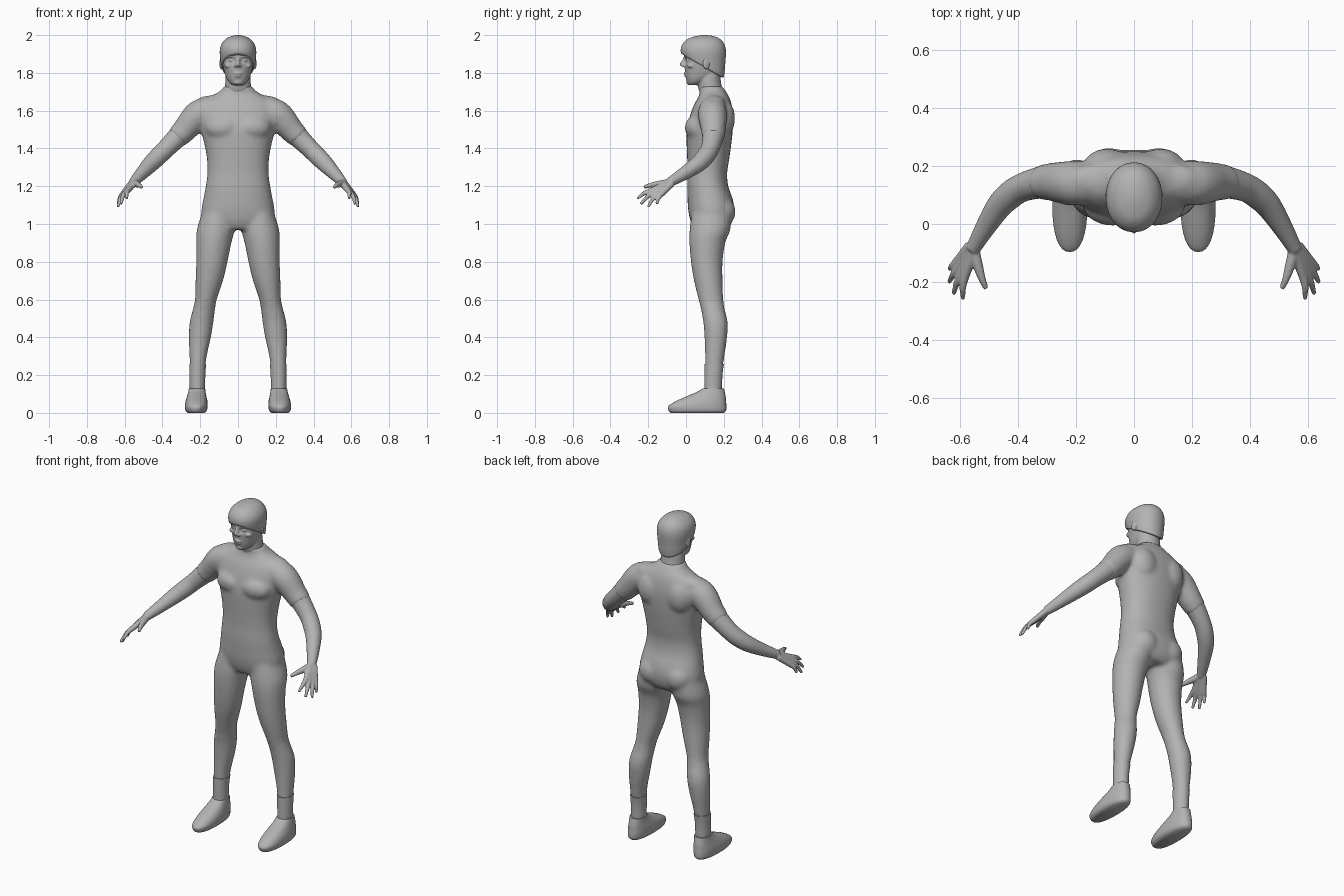
import bpy, bmesh, math
from mathutils import Vector, Matrix

old = bpy.data.objects.get("Cube")
if old:
    bpy.data.objects.remove(old)

grey = bpy.data.materials.new("plain_grey")
grey.use_nodes = True
grey.diffuse_color = (0.45, 0.45, 0.45, 1)
grey.node_tree.nodes["Principled BSDF"].inputs["Base Color"].default_value = grey.diffuse_color


def smooth_rings(rings, steps):
    """Catmull-Rom interpolation through (x, y, z, width, depth) rings."""
    out = []
    last = len(rings) - 1
    for i in range(last):
        a, b, c, d = (rings[max(0, min(last, i + k))] for k in (-1, 0, 1, 2))
        for j in range(steps):
            t = j / steps
            out.append([q + t / 2 * (r - p + t * (2*p - 5*q + 4*r - s + t * (3*(q - r) + s - p)))
                        for p, q, r, s in zip(a, b, c, d)])
    return out + [list(rings[-1])]


def loft(bm, rings, upright=True, power=2.0, sides=32, steps=5, side=1):
    """Closed skin over rings, level if upright, else square to the path."""
    rings = smooth_rings(rings, steps)
    mids = [Vector((r[0] * side, r[1], r[2])) for r in rings]
    loops = []
    for i, ring in enumerate(rings):
        turn = Matrix.Identity(3)
        if not upright:
            along = mids[min(i + 1, len(mids) - 1)] - mids[max(i - 1, 0)]
            turn = along.to_track_quat('Z', 'Y').to_matrix()
        loop = []
        for k in range(sides):
            a = 2 * math.pi * k / sides
            c, s = math.cos(a), math.sin(a)
            p = Vector((math.copysign(abs(c) ** (2 / power), c) * ring[3],
                        math.copysign(abs(s) ** (2 / power), s) * ring[4], 0))
            loop.append(bm.verts.new(mids[i] + turn @ p))
        loops.append(loop)
    for lo, hi in zip(loops, loops[1:]):
        for k in range(sides):
            n = (k + 1) % sides
            bm.faces.new((lo[k], lo[n], hi[n], hi[k]))
    bm.faces.new(loops[0][::-1])
    bm.faces.new(loops[-1])


def blob(bm, place, size, tilt=0):
    m = Matrix.Translation(place) @ Matrix.Rotation(tilt, 4, 'Z') @ Matrix.Diagonal((*size, 1))
    bmesh.ops.create_icosphere(bm, subdivisions=3, radius=1, matrix=m)


def finish(bm, name, voxel=0, relax=0):
    bmesh.ops.recalc_face_normals(bm, faces=bm.faces)
    mesh = bpy.data.meshes.new(name)
    bm.to_mesh(mesh)
    bm.free()
    ob = bpy.data.objects.new(name, mesh)
    bpy.context.collection.objects.link(ob)
    mesh.materials.append(grey)
    bpy.ops.object.select_all(action='DESELECT')
    ob.select_set(True)
    bpy.context.view_layer.objects.active = ob
    bpy.ops.object.shade_smooth_by_angle(angle=math.radians(50))
    if voxel:
        mod = ob.modifiers.new("blend", 'REMESH')
        mod.mode = 'VOXEL'
        mod.voxel_size = voxel
        mod.use_smooth_shade = True
        mod = ob.modifiers.new("relax", 'SMOOTH')
        mod.factor = 0.5
        mod.iterations = relax
    return ob


# Limb paths of the left side: x, y, z, radius
arm = [(.13, .14, 1.61, .065), (.21, .14, 1.578, .073), (.28, .145, 1.50, .062),
       (.325, .142, 1.455, .055), (.385, .125, 1.395, .049), (.425, .1, 1.355, .048),
       (.465, .06, 1.315, .044), (.515, -.018, 1.262, .034), (.555, -.088, 1.22, .025)]
leg = [(.105, .135, 1.06, .085, .105), (.118, .127, .97, .1, .108), (.128, .113, .9, .093, .095),
       (.138, .11, .8, .083, .084), (.152, .118, .7, .073, .076), (.17, .132, .6, .058, .066),
       (.18, .142, .55, .059, .063), (.193, .156, .48, .063, .065), (.202, .158, .4, .059, .06),
       (.211, .152, .3, .046, .052), (.215, .145, .2, .039, .045), (.215, .143, .08, .037, .042)]

# Body: torso, legs and short sleeves blended into one skin
bm = bmesh.new()
torso = [(.97, .13, .12, .085), (1.01, .135, .185, .11), (1.07, .134, .194, .122),
         (1.13, .128, .184, .12), (1.2, .115, .171, .109), (1.27, .113, .162, .105),
         (1.35, .118, .165, .112), (1.43, .122, .18, .119), (1.5, .126, .197, .122),
         (1.57, .135, .208, .115), (1.63, .142, .198, .1), (1.67, .147, .155, .083),
         (1.70, .143, .1, .07), (1.73, .13, .074, .062)]
loft(bm, [(0, y, z, w, d) for z, y, w, d in torso], power=2.25)
for s in (1, -1):
    loft(bm, leg, side=s)
    loft(bm, [(x, y, z, r + .004, r + .004) for x, y, z, r in arm[:4]], upright=False, side=s)
    blob(bm, (.085 * s, .183, 1.065), (.085, .08, .085))             # buttock
    blob(bm, (.09 * s, .045, 1.51), (.085, .05, .06), .2 * s)        # chest muscle
    blob(bm, (.1 * s, .205, 1.56), (.075, .054, .095), -.15 * s)     # shoulder blade
    blob(bm, (.13 * s, .15, 1.64), (.1, .06, .042))                  # shoulder slope
finish(bm, "body", .011, 8)

# Arms with hands; each finger runs from the wrist so the palm forms between them
for s, label in ((1, "left"), (-1, "right")):
    bm = bmesh.new()
    loft(bm, [(x, y, z, r, r) for x, y, z, r in arm[2:]], upright=False, side=s)
    tips = [(.588, -.258, 1.135), (.62, -.24, 1.105), (.636, -.2, 1.09), (.634, -.155, 1.105)]
    for i, tip in enumerate(tips):
        f = i / 3
        root = Vector((.547, -.09, 1.222)).lerp((.565, -.075, 1.214), f)
        knuckle = Vector((.58, -.176, 1.18)).lerp((.608, -.128, 1.16), f)
        tip = Vector(tip)
        bend = knuckle.lerp(tip, .5) + Vector((.005, -.003, .006))
        path = [(*root, .018), (*knuckle, .0155), (*bend, .0115), (*tip, .0075)]
        loft(bm, [(*p, p[3]) for p in path], upright=False, sides=16, side=s)
    thumb = [(.55, -.09, 1.22, .019), (.538, -.14, 1.212, .018),
             (.523, -.188, 1.205, .013), (.509, -.222, 1.195, .009)]
    loft(bm, [(*p, p[3]) for p in thumb], upright=False, sides=16, side=s)
    finish(bm, label + "_arm", .005, 3)

    # Sock cuff just outside the shin
    bm = bmesh.new()
    loft(bm, [(.213, .149, .26, .0445, .052), (.215, .145, .2, .042, .048),
              (.215, .143, .09, .04, .046)], side=s)
    finish(bm, label + "_sock")

    # Shoe
    bm = bmesh.new()
    shoe = [(0, .06, .045, .14), (.012, .06, .056, .152), (.035, .06, .06, .154),
            (.06, .077, .058, .135), (.085, .103, .052, .107), (.11, .13, .046, .075),
            (.13, .145, .043, .055)]
    loft(bm, [(.222 - z * .04, y, z, w, d) for z, y, w, d in shoe], power=2.3, side=s)
    finish(bm, label + "_shoe")

# Head and neck, with hollows pressed in for the eyes
bm = bmesh.new()
neck = [(1.66, .15, .075, .062), (1.72, .128, .069, .063), (1.78, .122, .066, .06),
        (1.83, .12, .06, .06)]
loft(bm, [(0, y, z, w, d) for z, y, w, d in neck])
skull = [(1.735, .04, .026, .024), (1.75, .056, .046, .048), (1.775, .075, .062, .075),
         (1.81, .088, .073, .093), (1.85, .094, .081, .103), (1.9, .096, .086, .107),
         (1.95, .096, .078, .096), (1.98, .1, .05, .065), (1.99, .1, .02, .025)]
loft(bm, [(0, y, z, w, d) for z, y, w, d in skull], power=2.15, sides=64, steps=8)
for v in bm.verts:
    if v.co.y < .08:
        gap = ((abs(v.co.x) - .034) / .02) ** 2 + ((v.co.z - 1.866) / .014) ** 2
        v.co.y += .016 * math.exp(-gap)
loft(bm, [(0, .0, 1.888, .009, .01), (0, -.008, 1.868, .009, .012),
          (0, -.018, 1.848, .012, .015), (0, -.014, 1.834, .012, .012)], sides=16)   # nose
blob(bm, (0, .022, 1.752), (.027, .02, .018))                    # chin
blob(bm, (0, .0, 1.797), (.023, .013, .006))                     # upper lip
blob(bm, (0, .004, 1.783), (.02, .013, .006))                    # lower lip
for s in (1, -1):
    blob(bm, (.012 * s, -.012, 1.838), (.009, .012, .008))       # nostril
    blob(bm, (.034 * s, .012, 1.866), (.014, .013, .009))        # eye
    blob(bm, (.035 * s, .006, 1.888), (.028, .013, .007), .25 * s)   # brow
    blob(bm, (.05 * s, .03, 1.838), (.022, .024, .014), .5 * s)  # cheekbone
    blob(bm, (.088 * s, .108, 1.85), (.009, .02, .033), .3 * s)  # ear
finish(bm, "head", .0045, 2)

# Hair cap cut by a slope from the fringe down to the nape
bm = bmesh.new()
hair = [(1.75, .125, .068, .07), (1.80, .113, .082, .091), (1.85, .1, .091, .108),
        (1.91, .092, .097, .12), (1.95, .092, .089, .112), (1.98, .095, .064, .085),
        (1.995, .1, .034, .045), (2.0, .1, .008, .012)]
loft(bm, [(0, y, z, w, d) for z, y, w, d in hair], power=2.1, sides=48)
cut = bmesh.ops.bisect_plane(bm, geom=bm.verts[:] + bm.edges[:] + bm.faces[:],
                             plane_co=(0, -.03, 1.905), plane_no=(0, .135, .23), clear_inner=True)
bmesh.ops.contextual_create(bm, geom=[e for e in cut["geom_cut"] if isinstance(e, bmesh.types.BMEdge)])
finish(bm, "hair", .005, 4)
